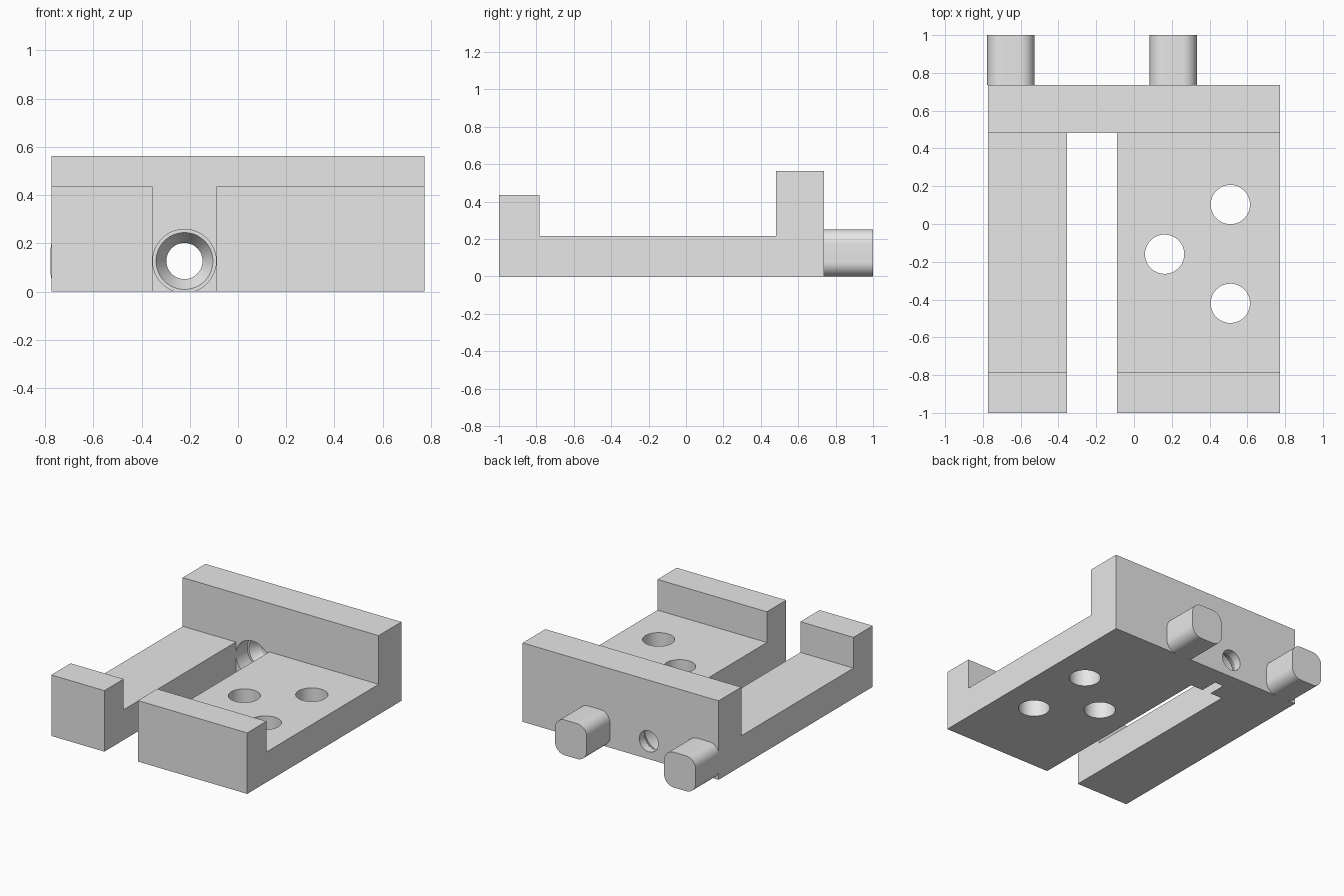
import bpy
import bmesh
from math import radians
from mathutils import Matrix, Vector

cube = bpy.data.objects.get("Cube")
if cube:
    bpy.data.objects.remove(cube, do_unlink=True)

grey = bpy.data.materials.new("plain grey")
grey.use_nodes = True
grey.diffuse_color = (0.8, 0.8, 0.8, 1)
grey.node_tree.nodes["Principled BSDF"].inputs["Base Color"].default_value = (0.8, 0.8, 0.8, 1)


def make_object(name, bm):
    bmesh.ops.recalc_face_normals(bm, faces=bm.faces)
    mesh = bpy.data.meshes.new(name)
    bm.to_mesh(mesh)
    bm.free()
    mesh.materials.append(grey)
    obj = bpy.data.objects.new(name, mesh)
    bpy.context.collection.objects.link(obj)
    return obj


def box(bm, low, high):
    low, high = Vector(low), Vector(high)
    place = Matrix.Translation((low + high) / 2) @ Matrix.Diagonal((high - low).to_4d())
    bmesh.ops.create_cube(bm, size=1, matrix=place)


def activate(obj):
    bpy.ops.object.select_all(action="DESELECT")
    obj.select_set(True)
    bpy.context.view_layer.objects.active = obj


def cut(obj, name, bm):
    cutter = make_object(name, bm)
    cutter.hide_render = True
    mod = obj.modifiers.new(name, "BOOLEAN")
    mod.operation = "DIFFERENCE"
    mod.solver = "EXACT"
    mod.object = cutter
    activate(obj)
    bpy.ops.object.modifier_apply(modifier=mod.name)
    bpy.data.objects.remove(cutter, do_unlink=True)


# Base plate with front lip and taller back wall, as one side profile
HALF = 0.773
profile = [(-1, 0), (0.737, 0), (0.737, 0.563), (0.481, 0.563),
           (0.481, 0.216), (-0.783, 0.216), (-0.783, 0.435), (-1, 0.435)]
bm = bmesh.new()
side = bm.faces.new([bm.verts.new((-HALF, y, z)) for y, z in profile])
extruded = bmesh.ops.extrude_face_region(bm, geom=[side])["geom"]
bmesh.ops.translate(bm, vec=(2 * HALF, 0, 0),
                    verts=[v for v in extruded if isinstance(v, bmesh.types.BMVert)])
body = make_object("slotted_base", bm)

# Long slot, open at the front
bm = bmesh.new()
box(bm, (-0.354, -1.2, -0.2), (-0.09, 0.481, 0.8))
cut(body, "slot_cutter", bm)

# Counterbored and tapered hole through the back wall
bm = bmesh.new()
rings = []
for y, radius in [(0.47, 0.1315), (0.61, 0.1315), (0.61, 0.118), (0.68, 0.075), (0.9, 0.075)]:
    place = Matrix.Translation((-0.222, y, 0.127)) @ Matrix.Rotation(radians(90), 4, "X")
    rings.append(bmesh.ops.create_circle(bm, segments=48, radius=radius, matrix=place)["verts"])
for near, far in zip(rings, rings[1:]):
    for i in range(48):
        j = (i + 1) % 48
        bm.faces.new((near[i], near[j], far[j], far[i]))
bm.faces.new(rings[0])
bm.faces.new(rings[-1])
cut(body, "bore_cutter", bm)

# Three mounting holes
bm = bmesh.new()
for x, y in [(0.51, 0.103), (0.162, -0.16), (0.51, -0.42)]:
    bmesh.ops.create_cone(bm, cap_ends=True, segments=48, radius1=0.104, radius2=0.104,
                          depth=1, matrix=Matrix.Translation((x, y, 0.1)))
cut(body, "mounting_hole_cutter", bm)

# Rounded pegs on the back
pegs = []
for name, x in [("right_peg", -0.652), ("left_peg", 0.208)]:
    bm = bmesh.new()
    box(bm, (x - 0.125, 0.737, 0), (x + 0.125, 1, 0.252))
    long_edges = [e for e in bm.edges if abs(e.verts[0].co.y - e.verts[1].co.y) > 0.1]
    bmesh.ops.bevel(bm, geom=long_edges, offset=0.076, segments=10, profile=0.5, affect="EDGES")
    pegs.append(make_object(name, bm))

for obj in [body] + pegs:
    activate(obj)
    bpy.ops.object.shade_smooth_by_angle(angle=radians(25))
